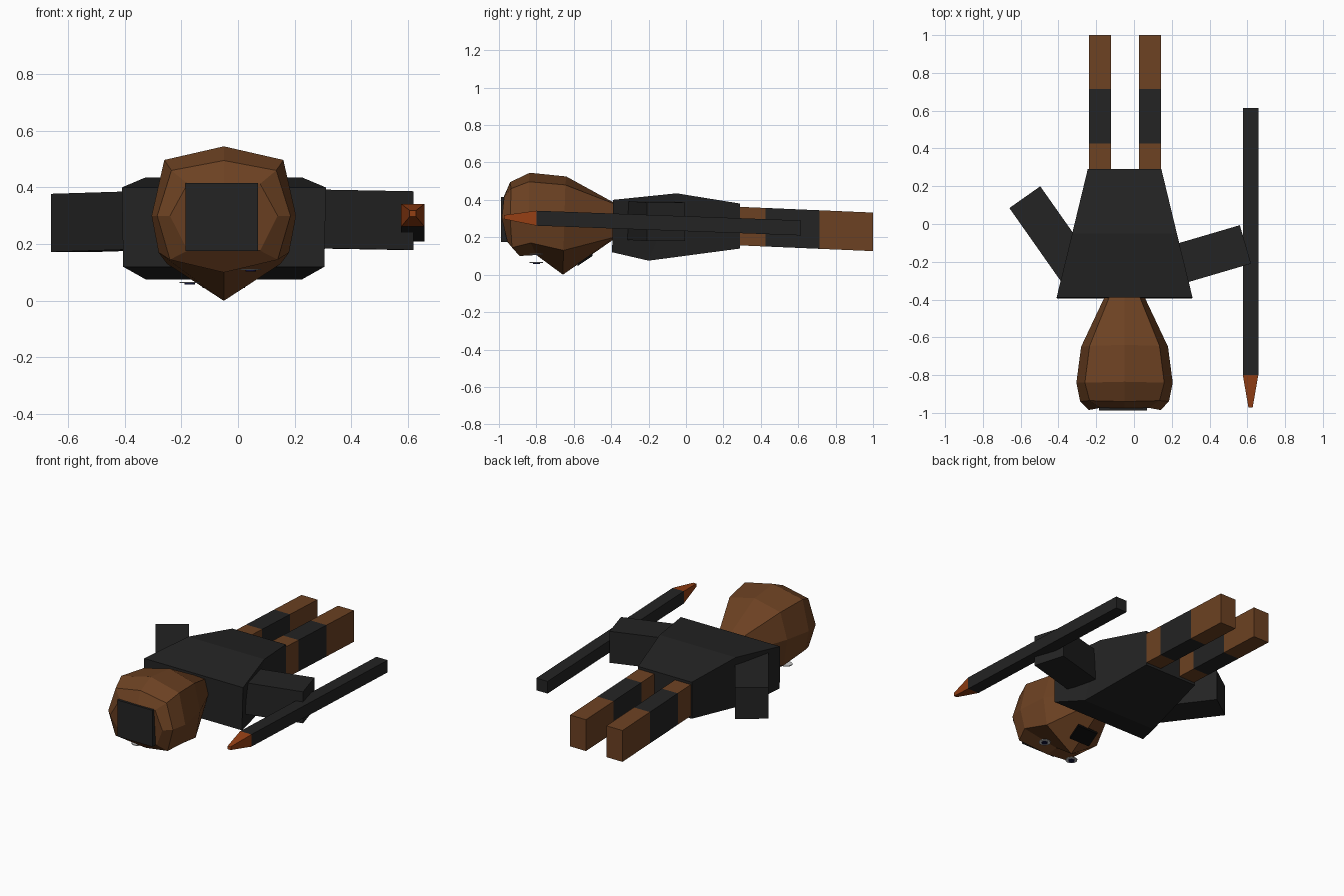
import bpy, bmesh, math
from mathutils import Vector

if "Cube" in bpy.data.objects:
    bpy.data.objects.remove(bpy.data.objects["Cube"])

CX = -0.05  # centre line of the figure


def material(name, rgb):
    m = bpy.data.materials.new(name)
    m.diffuse_color = (*rgb, 1)
    m.use_nodes = True
    m.node_tree.nodes["Principled BSDF"].inputs["Base Color"].default_value = m.diffuse_color
    return m


BROWN = material("brown", (0.15, 0.053, 0.016))
DARK = material("dark", (0.017, 0.017, 0.017))
BLACK = material("black", (0.003, 0.003, 0.003))
ORANGE = material("orange", (0.30, 0.05, 0.007))
WHITE = material("white", (0.75, 0.75, 0.75))
NAVY = material("navy", (0.005, 0.006, 0.04))


def loft(name, rings, mat):
    """Join equal-sized closed rings of points and cap both ends."""
    bm = bmesh.new()
    rows = [[bm.verts.new(p) for p in ring] for ring in rings]
    n = len(rows[0])
    for a, b in zip(rows, rows[1:]):
        for i in range(n):
            j = (i + 1) % n
            bm.faces.new((a[i], a[j], b[j], b[i]))
    bm.faces.new(rows[0])
    bm.faces.new(rows[-1])
    bmesh.ops.recalc_face_normals(bm, faces=bm.faces)
    me = bpy.data.meshes.new(name)
    bm.to_mesh(me)
    bm.free()
    me.materials.append(mat)
    ob = bpy.data.objects.new(name, me)
    bpy.context.collection.objects.link(ob)
    return ob


def beam(name, p0, p1, w, h, mat, taper=1.0):
    """Four-sided bar between two points with upright ends."""
    p0, p1 = Vector(p0), Vector(p1)
    side = (p1 - p0).cross(Vector((0, 0, 1))).normalized() * w / 2
    up = Vector((0, 0, h / 2))
    rings = [[p + k * (side * s + up * t)
              for s, t in ((-1, -1), (1, -1), (1, 1), (-1, 1))]
             for p, k in ((p0, 1), (p1, taper))]
    return loft(name, rings, mat)


def mirrored_ring(half):
    """Ring from (half width, y, z) points running top to bottom."""
    right = [(CX + x, y, z) for x, y, z in half]
    left = [(CX - x, y, z) for x, y, z in reversed(half) if x > 0]
    return right + left


# Head: five faceted rings from neck to crown, chin pointing down
loft("head", [mirrored_ring(r) for r in (
    [(0, -.385, .385), (.08, -.385, .38), (.105, -.385, .29), (.08, -.385, .2), (0, -.385, .19)],
    [(0, -.64, .525), (.185, -.645, .48), (.23, -.65, .31), (.2, -.655, .13), (0, -.658, 0)],
    [(0, -.835, .545), (.21, -.84, .497), (.255, -.84, .30), (.23, -.83, .17), (0, -.80, .105)],
    [(0, -.94, .495), (.185, -.935, .46), (.235, -.94, .30), (.19, -.93, .145), (0, -.89, .10)],
    [(0, -.975, .415), (.128, -.973, .413), (.19, -.985, .30), (.128, -.955, .177), (0, -.955, .175)],
)], BROWN)

# Dark patch on the crown
beam("crown_patch", (CX - .008, -.95, .295), (CX - .008, -.988, .295), .256, .24, DARK)

# Eyes: thin discs facing down
for side, x, z in (("left", -.17, .062), ("right", .045, .108)):
    for part, r, dz, mat in (("eye", .036, 0, WHITE), ("pupil", .019, -.004, NAVY)):
        loft(f"{side}_{part}", [
            [(x + r * math.cos(a * math.tau / 16), -.80 + r * math.sin(a * math.tau / 16), z + dz + t)
             for a in range(16)] for t in (0, .005)], mat)

# Mouth plate under the chin slope
beam("mouth", (CX, -.58, .053), (CX, -.50, .107), .15, .014, BLACK)

# Torso: widest at the shoulders with a bulge in the middle
loft("torso", [mirrored_ring(r) for r in (
    [(.36, -.39, .40), (.355, -.395, .12)],
    [(.277, -.05, .435), (.275, -.2, .075)],
    [(.195, .29, .38), (.195, .29, .14)],
)], DARK)

# Arms
beam("left_arm", (-.26, -.31, .285), (-.578, .142, .275), .20, .205, DARK)
beam("right_arm", (.10, -.252, .292), (.59, -.108, .283), .212, .207, DARK)

# Legs: brown, dark and brown sections
for side, x in (("left", -.18), ("right", .085)):
    cuts = (.27, .425, .715, 1.0)
    for part, a, b, mat in zip(("thigh", "knee_band", "shin"), cuts, cuts[1:], (BROWN, DARK, BROWN)):
        z0, z1 = (.26 - .043 * (y - .28) for y in (a, b))
        beam(f"{side}_{part}", (x, a, z0), (x, b, z1), .116, .206, mat)

# Staff with a tapered tip
beam("staff", (.617, .615, .25), (.617, -.80, .302), .082, .08, DARK)
beam("staff_tip", (.617, -.80, .302), (.617, -.972, .308), .082, .08, ORANGE, .27)
